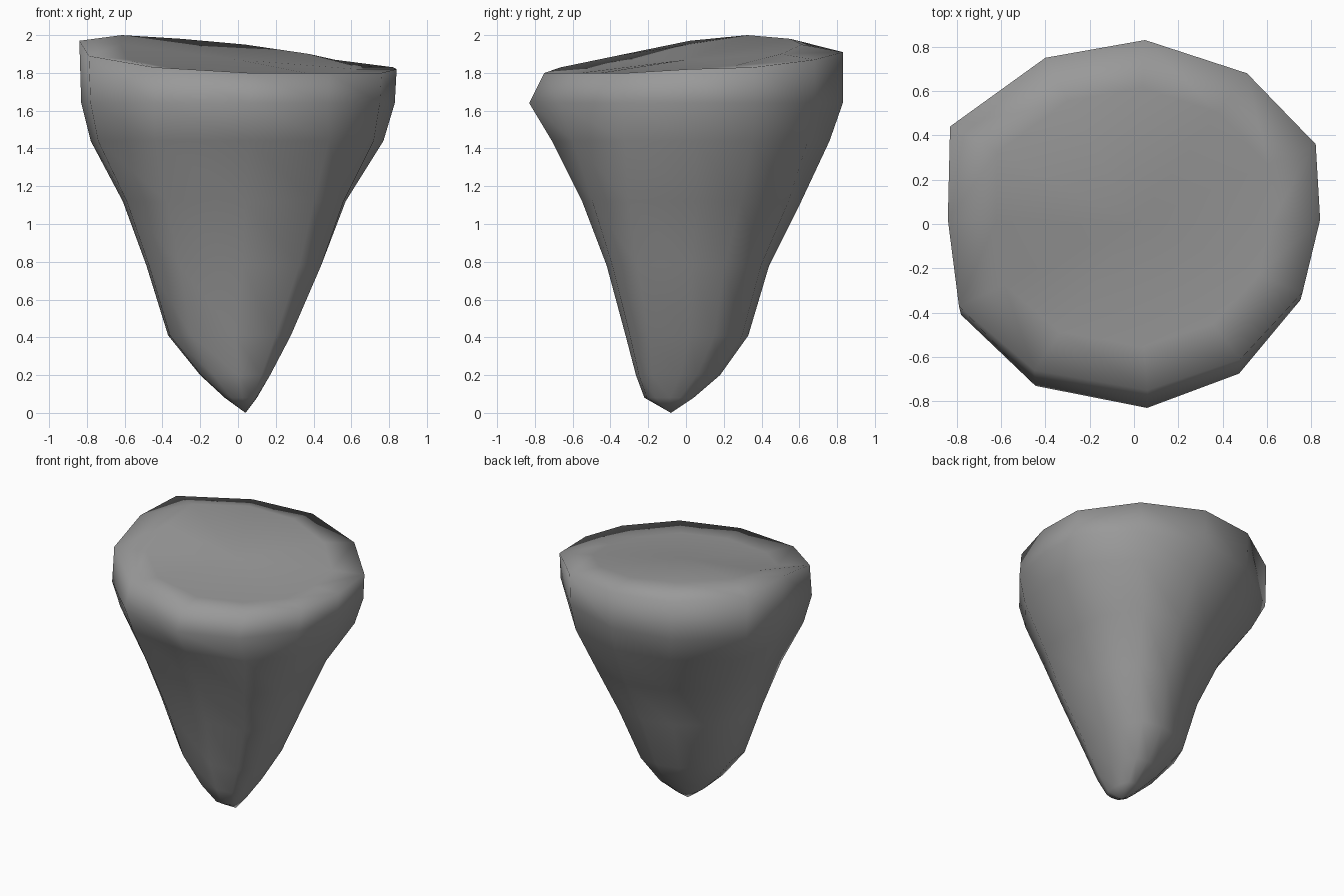
import bpy
import bmesh

cube = bpy.data.objects.get("Cube")
if cube:
    bpy.data.objects.remove(cube, do_unlink=True)

# Single stone colour
stone = bpy.data.materials.new("grey_stone")
stone.use_nodes = True
grey = (0.32, 0.32, 0.32, 1)
stone.diffuse_color = grey
stone.node_tree.nodes["Principled BSDF"].inputs["Base Color"].default_value = grey

# Plan of the rim, counter-clockwise from the left side: x, y, rim height, hollow height
RIM = [(.84, .02, 1.82, 1.82), (.82, .36, 1.83, 1.84), (.51, .68, 1.87, 1.90),
       (.05, .83, 1.91, 1.95), (-.40, .75, 1.93, 1.98), (-.83, .44, 1.96, 2.0),
       (-.84, .02, 1.97, 1.95), (-.79, -.37, 1.89, 1.87), (-.45, -.66, 1.83, 1.82),
       (.06, -.75, 1.80, 1.80), (.48, -.61, 1.80, 1.80), (.76, -.31, 1.80, 1.80)]

# Boxier plan of the lower body, within -1 to 1
LOW = [(1, .05), (.95, .45), (.68, .9), (.2, 1), (-.3, .87), (-.78, .5),
       (-1, -.05), (-.97, -.62), (-.62, -.97), (.1, -1), (.75, -.93), (1, -.62)]

# Body levels: height, share of the lower plan, then the limits -x, +x, -y, +y
LEVELS = [(1.64, 0, -.83, .83, -.83, .83), (1.44, .3, -.78, .77, -.71, .76),
          (1.12, .8, -.61, .57, -.55, .61), (.78, 1, -.485, .44, -.42, .44),
          (.41, 1, -.37, .28, -.32, .33), (.20, 1, -.20, .17, -.265, .18),
          (.08, .7, -.07, .10, -.22, .04)]


def body_ring(bm, z, share, x0, x1, y0, y1):
    """Blend the two plans and fit them into the limits of one level."""
    ring = []
    for (x, y, _, _), (low_u, low_v) in zip(RIM, LOW):
        u, v = x / .84, y / (.83 if y > 0 else .75)
        u += (low_u - u) * share
        v += (low_v - v) * share
        px = (x0 + x1) / 2 + u * (x1 - x0) / 2
        py = (y0 + y1) / 2 + v * (y1 - y0) / 2
        ring.append(bm.verts.new((px, py, z)))
    return ring


def bridge(bm, upper, lower):
    for i in range(len(upper)):
        j = (i + 1) % len(upper)
        bm.faces.new((upper[i], lower[i], lower[j], upper[j]))


def fan(bm, ring, tip, up):
    for i in range(len(ring)):
        a, b = ring[i], ring[(i + 1) % len(ring)]
        bm.faces.new((a, b, tip) if up else (b, a, tip))


bm = bmesh.new()
rim = [bm.verts.new((x, y, z)) for x, y, z, _ in RIM]

# Shallow hollow inside the rim, rising to the back right
hollow = [bm.verts.new((x * .74, y * .74, z)) for x, y, _, z in RIM]
bridge(bm, hollow, rim)
fan(bm, hollow, bm.verts.new((0, 0, 1.87)), True)

# Tapering body down to the blunt tip
upper = rim
for level in LEVELS:
    lower = body_ring(bm, *level)
    bridge(bm, upper, lower)
    upper = lower
fan(bm, upper, bm.verts.new((.04, -.08, 0)), False)
bmesh.ops.recalc_face_normals(bm, faces=bm.faces)
for face in bm.faces:
    face.smooth = True

mesh = bpy.data.meshes.new("tapered_rock")
bm.to_mesh(mesh)
bm.free()
mesh.materials.append(stone)
rock = bpy.data.objects.new("tapered_rock", mesh)
bpy.context.collection.objects.link(rock)
